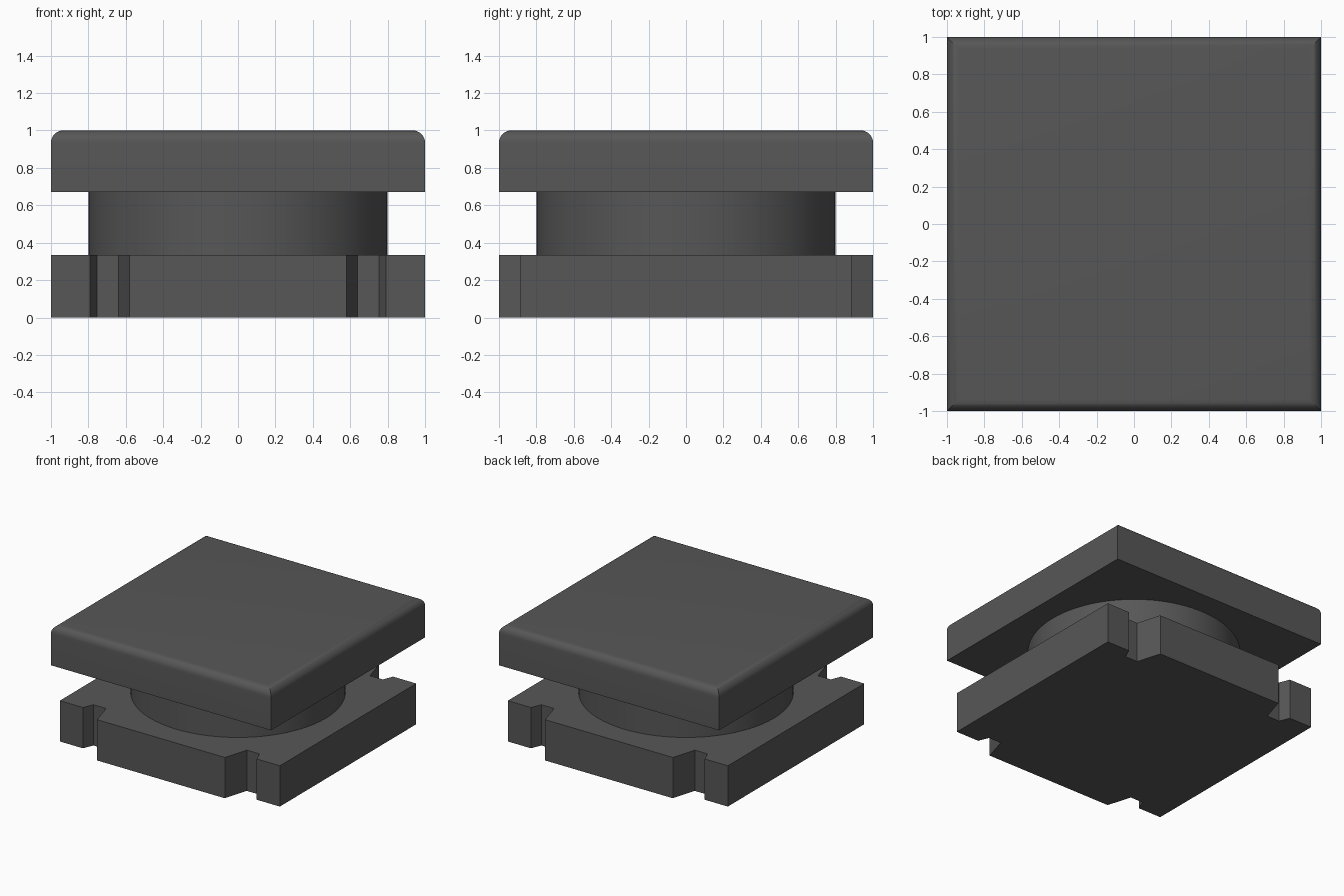
import bpy
import bmesh
import math

cube = bpy.data.objects.get("Cube")
if cube:
    bpy.data.objects.remove(cube, do_unlink=True)

BASE_TOP, CAP_BOTTOM, CAP_TOP = 0.335, 0.67, 1.0

# One dark grey for every part
grey = bpy.data.materials.new("dark_grey")
grey.use_nodes = True
colour = (0.095, 0.095, 0.095, 1)
grey.diffuse_color = colour
shader = next(n for n in grey.node_tree.nodes if n.type == "BSDF_PRINCIPLED")
shader.inputs["Base Color"].default_value = colour
shader.inputs["Roughness"].default_value = 0.6


def prism(bm, outline, z0, z1):
    """Extrude a closed xy outline from z0 up to z1."""
    face = bm.faces.new([bm.verts.new((x, y, z0)) for x, y in outline])
    top = bmesh.ops.extrude_face_region(bm, geom=[face])["geom"]
    verts = [v for v in top if isinstance(v, bmesh.types.BMVert)]
    bmesh.ops.translate(bm, verts=verts, vec=(0, 0, z1 - z0))
    bmesh.ops.recalc_face_normals(bm, faces=bm.faces)


def finish(bm, name, curved=lambda f: False):
    """Turn the bmesh into an object, smoothing only its curved faces."""
    bm.normal_update()
    for f in bm.faces:
        f.smooth = curved(f)
    mesh = bpy.data.meshes.new(name)
    bm.to_mesh(mesh)
    bm.free()
    mesh.set_sharp_from_angle(angle=math.radians(30))
    mesh.materials.append(grey)
    obj = bpy.data.objects.new(name, mesh)
    bpy.context.collection.objects.link(obj)
    return obj


# Base plate: one quarter of the outline, mirrored to all four corners
quarter = [(0.58, -1), (0.64, -0.8), (0.755, -0.8), (0.79, -0.885), (1, -0.885)]
front_right = quarter
back_right = [(x, -y) for x, y in reversed(quarter)]
back_left = [(-x, -y) for x, y in quarter]
front_left = [(-x, y) for x, y in reversed(quarter)]
bm = bmesh.new()
prism(bm, front_right + back_right + back_left + front_left, 0, BASE_TOP)
finish(bm, "notched_base")

# Round neck between the plates
bm = bmesh.new()
bmesh.ops.create_cone(bm, cap_ends=True, segments=96, radius1=0.8, radius2=0.8,
                      depth=CAP_BOTTOM - BASE_TOP)
bmesh.ops.translate(bm, verts=bm.verts, vec=(0, 0, (CAP_BOTTOM + BASE_TOP) / 2))
finish(bm, "round_neck", lambda f: abs(f.normal.z) < 0.5)

# Square cap with rounded top edges and crisp vertical corners
bm = bmesh.new()
prism(bm, [(-1, -1), (1, -1), (1, 1), (-1, 1)], CAP_BOTTOM, CAP_TOP)
rim = [e for e in bm.edges if all(v.co.z > CAP_TOP - 0.01 for v in e.verts)]
bmesh.ops.bevel(bm, geom=rim, offset=0.065, offset_type="OFFSET", segments=8,
                profile=0.5, affect="EDGES")
finish(bm, "square_cap", lambda f: 0.01 < f.normal.z < 0.999)
